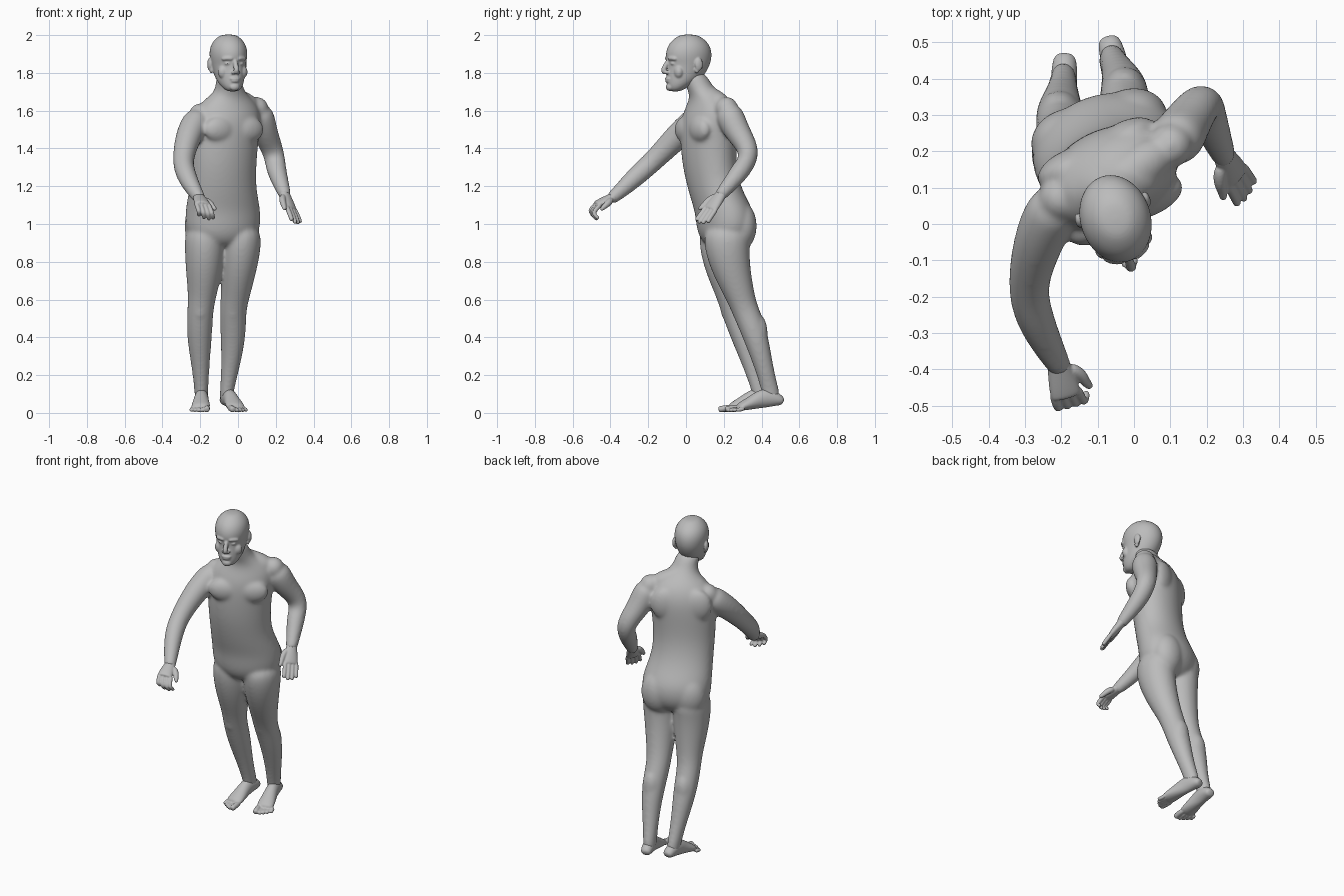
import bpy, bmesh
from math import sin, cos, pi, radians
from mathutils import Vector, Matrix

if "Cube" in bpy.data.objects:
    bpy.data.objects.remove(bpy.data.objects["Cube"])

skin = bpy.data.materials.new("plain_grey")
skin.use_nodes = True
GREY = (0.5, 0.5, 0.5, 1)
skin.diffuse_color = GREY
skin.node_tree.nodes["Principled BSDF"].inputs["Base Color"].default_value = GREY
SIDES = 16


def loft(bm, rings):
    """Closed skin through elliptical rings given as (centre, u, v)."""
    rows = []
    for c, u, v in rings:
        angles = [2 * pi * i / SIDES for i in range(SIDES)]
        rows.append([bm.verts.new(c + u * cos(a) + v * sin(a)) for a in angles])
    for low, high in zip(rows, rows[1:]):
        for i in range(SIDES):
            j = (i + 1) % SIDES
            bm.faces.new((low[i], low[j], high[j], high[i]))
    bm.faces.new(rows[0][::-1])
    bm.faces.new(rows[-1])


def tube(bm, points, across=(1, 0, 0)):
    """Limb along points (x, y, z, half width, optional half thickness)."""
    path = [Vector(p[:3]) for p in points]
    rings = []
    for i, p in enumerate(points):
        t = (path[min(i + 1, len(path) - 1)] - path[max(i - 1, 0)]).normalized()
        u = Vector(across)
        u = (u - t * u.dot(t)).normalized()
        rings.append((path[i], u * p[3], t.cross(u) * p[-1]))
    loft(bm, rings)


def ball(bm, centre, radii, frame=Matrix.Identity(4)):
    m = frame @ Matrix.Translation(centre) @ Matrix.Diagonal((*radii, 1))
    bmesh.ops.create_uvsphere(bm, u_segments=16, v_segments=10, radius=1.03, matrix=m)


def turned(x, y, degrees):
    return Matrix.Translation((x, y, 0)) @ Matrix.Rotation(radians(degrees), 4, 'Z')


def fuse(name, bm, voxel, smooth):
    """Blend overlapping forms into one smooth surface."""
    bmesh.ops.recalc_face_normals(bm, faces=bm.faces[:])
    mesh = bpy.data.meshes.new(name)
    bm.to_mesh(mesh)
    bm.free()
    mesh.materials.append(skin)
    mesh.shade_smooth()
    ob = bpy.data.objects.new(name, mesh)
    bpy.context.collection.objects.link(ob)
    ob.modifiers.new("round", 'SUBSURF').levels = 2
    ob.modifiers["round"].render_levels = 2
    blend = ob.modifiers.new("blend", 'REMESH')
    blend.mode = 'VOXEL'
    blend.voxel_size = voxel
    blend.use_smooth_shade = True
    soft = ob.modifiers.new("soften", 'SMOOTH')
    soft.factor = 0.5
    soft.iterations = smooth


# Torso: z, centre x, centre y, half width, half depth, twist
body = bmesh.new()
torso = [(0.87, -.08, .205, .09, .08, 18), (0.92, -.08, .207, .18, .13, 18),
         (0.98, -.08, .21, .208, .152, 18), (1.06, -.08, .205, .209, .154, 18),
         (1.13, -.08, .175, .197, .146, 19), (1.21, -.08, .145, .184, .138, 21),
         (1.32, -.075, .122, .184, .137, 25), (1.45, -.07, .12, .192, .143, 27),
         (1.55, -.06, .125, .198, .142, 27), (1.62, -.055, .128, .18, .118, 27),
         (1.665, -.048, .118, .125, .096, 25), (1.70, -.045, .092, .085, .08, 22),
         (1.74, -.047, .064, .071, .071, 20), (1.81, -.05, .035, .067, .067, 18)]
rings = []
for z, x, y, w, d, twist in torso:
    frame = Matrix.Rotation(radians(twist), 3, 'Z')
    rings.append((Vector((x, y, z)), frame @ Vector((w, 0, 0)), frame @ Vector((0, d, 0))))
loft(body, rings)

# Chest, shoulder blade and buttock muscles
chest, hips = turned(-.065, .12, 27), turned(-.08, .21, 18)
for side in (-1, 1):
    ball(body, (side * .08, -.095, 1.50), (.095, .047, .07), chest)
    ball(body, (side * .09, .085, 1.53), (.09, .047, .10), chest)
    ball(body, (side * .09, .05, 0.99), (.105, .088, .13), hips)

# Arms: shoulder to wrist
right_arm = [(-.20, .07, 1.575, .07), (-.235, .02, 1.52, .077), (-.268, -.06, 1.45, .069),
             (-.295, -.17, 1.335, .056), (-.278, -.25, 1.265, .056),
             (-.24, -.33, 1.19, .045), (-.205, -.39, 1.138, .035), (-.20, -.405, 1.128, .03)]
left_arm = [(.10, .215, 1.61, .07), (.123, .24, 1.555, .077), (.143, .275, 1.48, .069),
            (.192, .348, 1.375, .056), (.20, .30, 1.295, .056),
            (.225, .24, 1.22, .045), (.248, .185, 1.155, .035), (.252, .173, 1.143, .03)]
for arm in (right_arm, left_arm):
    tube(body, arm)
    ball(body, arm[0][:3], (.062, .062, .062))
    # Trapezius sloping from the neck to the shoulder
    tube(body, [(-.046, .08, 1.72, .05), (-.048, .115, 1.665, .068), arm[0][:3] + (.068,)])

# Legs: hip to ankle
right_leg = [(-.175, .2, 1.0, .108, .13), (-.175, .188, .88, .11, .124),
             (-.18, .207, .75, .099, .103), (-.19, .237, .62, .076),
             (-.2, .255, .54, .07), (-.205, .3, .42, .07), (-.2, .342, .28, .053),
             (-.195, .38, .16, .04, .046), (-.194, .402, .09, .037, .05), (-.193, .41, .04, .03)]
left_leg = [(.018, .22, 1.0, .105, .13), (.018, .214, .88, .109, .124),
            (.003, .242, .75, .095, .103), (-.015, .287, .62, .078),
            (-.027, .315, .54, .071), (-.025, .365, .42, .07), (-.035, .403, .28, .054),
            (-.053, .435, .16, .041, .046), (-.062, .452, .09, .037, .05), (-.063, .46, .04, .03)]
for leg in (right_leg, left_leg):
    tube(body, leg)
    knee, calf = Vector(leg[4][:3]), Vector(leg[5][:3])
    ball(body, knee + Vector((0, -.036, 0)), (.036, .036, .05))
    ball(body, calf + Vector((0, .02, 0)), (.054, .048, .1))
fuse("body", body, .008, 20)

# Head: z, half width, front y, back y
head = bmesh.new()
skull = [(1.70, .03, -.102, -.045), (1.725, .056, -.117, -.005), (1.76, .074, -.12, .06),
         (1.80, .083, -.119, .098), (1.845, .092, -.112, .12), (1.875, .098, -.124, .128),
         (1.915, .101, -.123, .129), (1.955, .09, -.106, .113), (1.985, .065, -.073, .079),
         (2.004, .034, -.037, .04)]
loft(head, [(Vector((0, (f + b) / 2, z)), Vector((w, 0, 0)), Vector((0, (b - f) / 2, 0)))
            for z, w, f, b in skull])
tube(head, [(0, -.108, 1.872, .011), (0, -.124, 1.842, .013), (0, -.143, 1.812, .016),
            (0, -.124, 1.794, .014)])
ball(head, (0, -.112, 1.769), (.03, .016, .008))
ball(head, (0, -.111, 1.756), (.025, .016, .008))
ball(head, (0, -.105, 1.725), (.028, .018, .02))
for side in (-1, 1):
    tube(head, [(side * .012, -.116, 1.874, .010), (side * .04, -.108, 1.879, .011),
                (side * .068, -.086, 1.872, .010)], (0, 0, 1))
    ball(head, (side * .036, -.094, 1.849), (.017, .016, .008))
    ball(head, (side * .014, -.122, 1.802), (.010, .013, .009))
    ball(head, (side * .05, -.07, 1.805), (.032, .026, .036))
    # Ear with a lobe
    ball(head, (side * .097, .028, 1.845), (.011, .022, .033))
    ball(head, (side * .09, .02, 1.815), (.009, .013, .017))
head.transform(turned(-.05, .012, 18))
fuse("head", head, .0045, 6)


def hand(name, wrist, knuckle, tip, thumb_dir, curl):
    """Palm, four curled fingers and a thumb on the thumb_dir side."""
    bm = bmesh.new()
    w, k, t = Vector(wrist), Vector(knuckle), Vector(tip)
    a = Vector(thumb_dir)
    along = (k - w).normalized()
    a = (a - along * a.dot(along)).normalized()
    mid = w.lerp(k, .5)
    tube(bm, [(*(w - along * .02), .03, .028), (*w, .032, .026), (*mid, .04, .023),
              (*k, .044, .019), (*(k + along * .012), .040, .014)], a)
    bulge = along * (t - k).length * curl
    for i, length in enumerate((.8, .95, 1, .9)):
        off = (i - 1.5) * .0225
        base = k + a * off
        end = k + (t - k) * length + a * off * 1.15
        joint = base.lerp(end, .45) + bulge
        tube(bm, [(*(base - along * .012), .0125), (*base.lerp(joint, .5), .0125),
                  (*joint, .0122), (*joint.lerp(end, .6), .011), (*end, .009)], a)
    root, end = w + a * .022 + along * .012, k + a * .068 + (t - k) * .3
    tube(bm, [(*root, .018), (*(root.lerp(end, .4) + a * .012), .018),
              (*root.lerp(end, .75), .0135), (*end, .010)], a.cross(along))
    fuse(name, bm, .004, 2)


hand("right_hand", (-.207, -.388, 1.14), (-.188, -.468, 1.107), (-.165, -.472, 1.022),
     (1, -.1, -.25), .4)
hand("left_hand", (.248, .185, 1.155), (.28, .132, 1.083), (.313, .075, 1.0),
     (-.55, -.8, .1), .25)


def foot(name, heel, toe, inner):
    """Foot from heel to toes, inner being the x side of the big toe."""
    bm = bmesh.new()
    h, t = Vector((*heel, 0)), Vector((*toe, 0))
    run = t - h
    a = Vector((-run.y, run.x, 0)).normalized()
    a *= 1 if a.x * inner > 0 else -1
    profile = [(0, .024, .018), (.06, .034, .03), (.2, .037, .046), (.35, .037, .053),
               (.5, .042, .041), (.68, .051, .028), (.82, .05, .018)]
    rings = []
    for f, width, height in profile:
        p = h + run * f
        rings.append((p.x, p.y, .04 * (1 - f) + height, width, height))
    tube(bm, rings, a)
    toes = ((1, .017), (.99, .012), (.96, .012), (.92, .011), (.87, .011))
    for i, (reach, r) in enumerate(toes):
        side = a * (.034 - .0195 * i - (.004 if i else 0))
        rings = []
        for f, lift in ((.72, 1.3), (reach - .06, 1.2), (reach, .95)):
            p = h + run * f + side
            rings.append((p.x, p.y, .025 * (1 - f) + r * lift, r))
        tube(bm, rings, a)
    fuse(name, bm, .0045, 3)


foot("right_foot", (-.19, .468), (-.2, .172), 1)
foot("left_foot", (-.072, .515), (.008, .215), -1)
